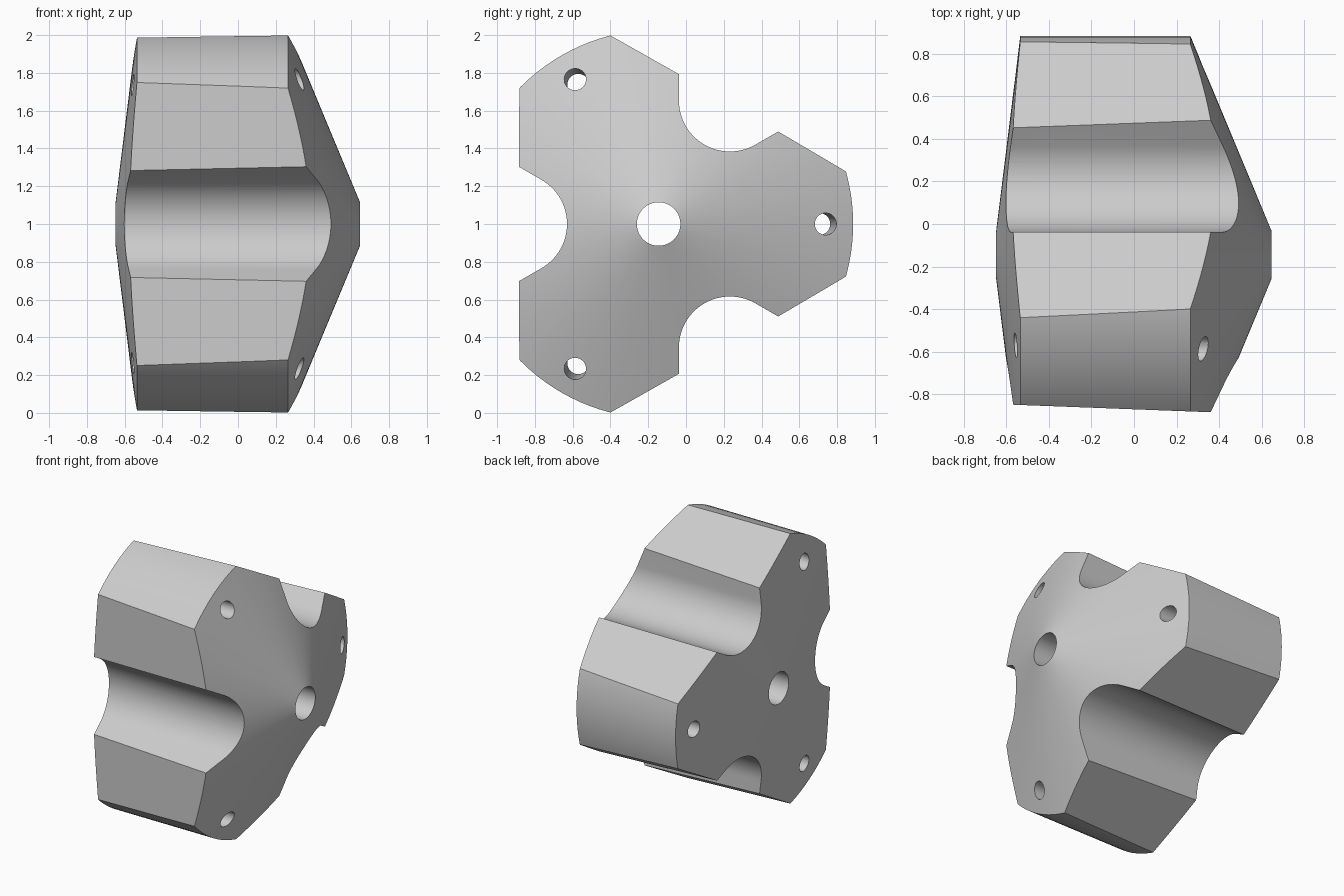
import bpy, bmesh, math

if "Cube" in bpy.data.objects:
    bpy.data.objects.remove(bpy.data.objects["Cube"])

CY, CZ = -0.145, 1.0      # position of the long axis in y and z
TILT = 0.038              # the flats and bolt holes lean inwards to the back

grey = bpy.data.materials.new("light_grey")
grey.diffuse_color = (0.6, 0.6, 0.6, 1)
grey.use_nodes = True
grey.node_tree.nodes["Principled BSDF"].inputs["Base Color"].default_value = grey.diffuse_color


def place(x, u, v, ang):
    """Radial u / tangential v on the arm at angle ang -> world position."""
    c, s = math.cos(ang), math.sin(ang)
    return (x, CY + u * c - v * s, CZ + u * s + v * c)


def skin(name, rings, closed):
    """Join rings of points into a solid; closed = last ring meets first."""
    bm = bmesh.new()
    vs = [[bm.verts.new(p) for p in ring] for ring in rings]
    n = len(vs[0])
    for i in range(len(vs) if closed else len(vs) - 1):
        a, b = vs[i], vs[(i + 1) % len(vs)]
        for j in range(n):
            k = (j + 1) % n
            bm.faces.new((a[j], a[k], b[k], b[j]))
    if not closed:
        bm.faces.new(vs[0])
        bm.faces.new(vs[-1])
    bmesh.ops.recalc_face_normals(bm, faces=bm.faces)
    me = bpy.data.meshes.new(name)
    bm.to_mesh(me)
    bm.free()
    me.materials.append(grey)
    ob = bpy.data.objects.new(name, me)
    bpy.context.collection.objects.link(ob)
    return ob


def cut(body, name, profile, ang, tilt=0.0):
    """Cut a prism of (u, v) profile running along x out of the body."""
    rings = [[place(x, u + tilt * (x - 0.35), v, ang) for u, v in profile]
             for x in (-0.9, 0.9)]
    cutter = skin(name, rings, False)
    cutter.hide_render = True
    mod = body.modifiers.new(name, 'BOOLEAN')
    mod.operation = 'DIFFERENCE'
    mod.solver = 'EXACT'
    mod.object = cutter
    bpy.context.view_layer.objects.active = body
    bpy.ops.object.modifier_apply(modifier=mod.name)
    bpy.data.objects.remove(cutter)


# body: cylinder with a steep cone in front, shallow cone behind, centre bore
SEG = 120
section = [(-0.648, 0.115), (-0.535, 1.03), (0.265, 1.03), (0.646, 0.115)]
body = skin("bit_body", [[place(x, r, 0, 2 * math.pi * i / SEG)
                          for i in range(SEG)] for x, r in section], True)

# cutter profiles: leaning flat, rounded flute with flared sides, bolt hole
flat = [(0.74, -1.2), (0.74, 1.2), (1.6, 1.2), (1.6, -1.2)]
arc = [math.radians(-60 + 120 * i / 32) for i in range(33)]
flute = [(0.755 - 0.27 * math.cos(a), 0.27 * math.sin(a)) for a in arc]
flare = 0.234 + (1.4 - 0.62) * math.tan(math.radians(30))
flute += [(1.4, flare), (1.4, -flare)]
hole = [(0.885 + 0.058 * math.cos(math.tau * i / 32),
         0.058 * math.sin(math.tau * i / 32)) for i in range(32)]

for i in range(3):
    arm = math.tau * i / 3
    gap = arm + math.pi / 3
    cut(body, "flat_cutter", flat, gap, TILT)
    cut(body, "flute_cutter", flute, gap)
    cut(body, "hole_cutter", hole, arm, TILT)

# smooth curved faces, keep edges crisp
bpy.ops.object.select_all(action='DESELECT')
body.select_set(True)
bpy.context.view_layer.objects.active = body
bpy.ops.object.shade_smooth_by_angle(angle=math.radians(18))
